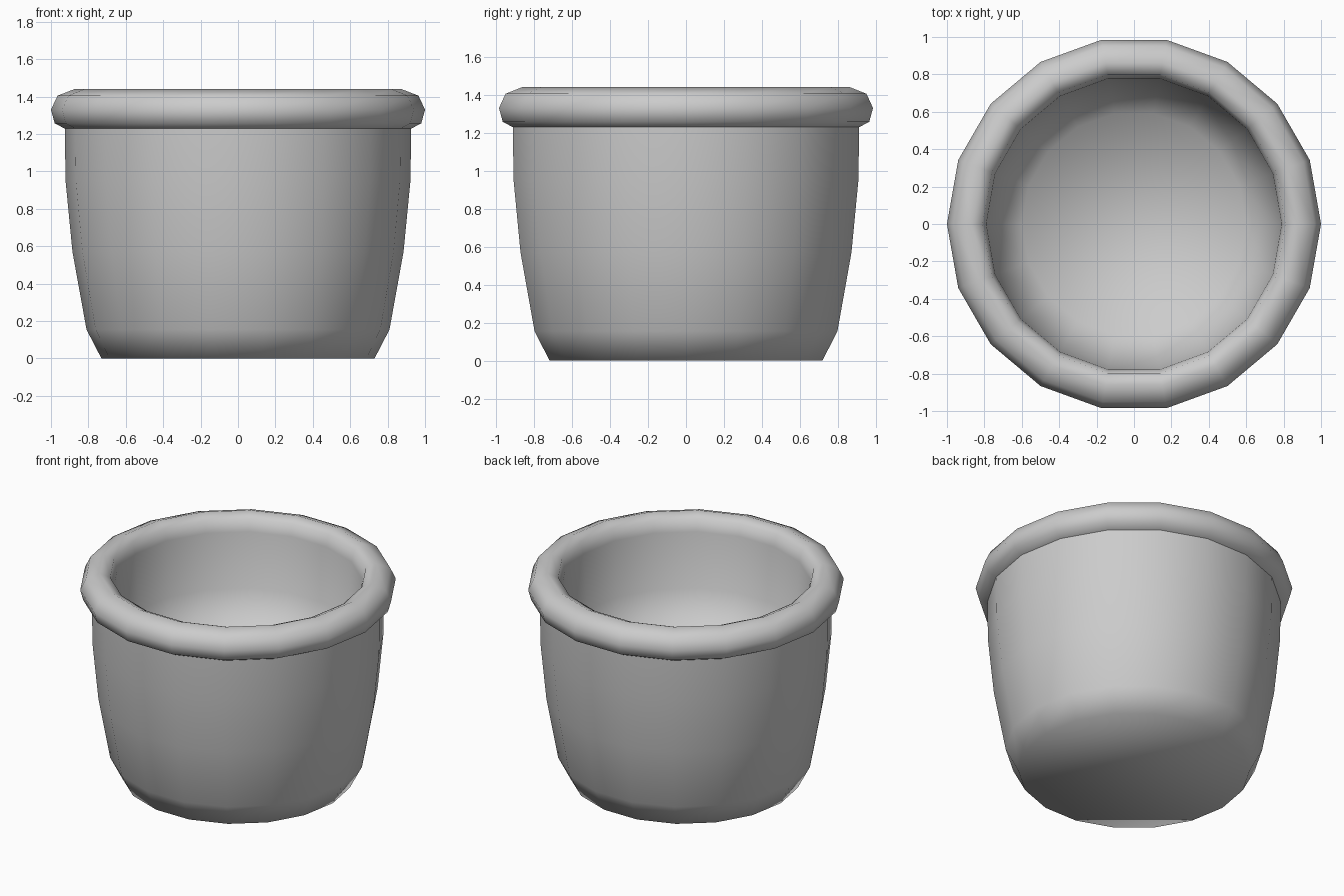
import bpy, bmesh
from math import cos, sin, tau

if "Cube" in bpy.data.objects:
    bpy.data.objects.remove(bpy.data.objects["Cube"])

SIDES = 18


def lathe(name, profile, cap=None):
    """Turn an (r, z) profile about z; optionally cap its 'first' or 'last' ring."""
    bm = bmesh.new()
    rings = [[bm.verts.new((r * cos(tau * i / SIDES), r * sin(tau * i / SIDES), z))
              for i in range(SIDES)] for r, z in profile]
    for a, b in zip(rings, rings[1:]):
        for i in range(SIDES):
            j = (i + 1) % SIDES
            bm.faces.new((a[i], a[j], b[j], b[i]))
    if cap == 'first':
        bm.faces.new(rings[0][::-1])
    elif cap == 'last':
        bm.faces.new(rings[-1])
    for f in bm.faces:
        f.smooth = True
    mesh = bpy.data.meshes.new(name)
    bm.to_mesh(mesh)
    bm.free()
    obj = bpy.data.objects.new(name, mesh)
    bpy.context.collection.objects.link(obj)
    return obj


# Outer wall with chamfered foot and flat base
lathe("pot_body", [(0.73, 0), (0.81, 0.155), (0.885, 0.57),
                   (0.922, 0.95), (0.926, 1.23)], cap='first')

# Rolled rim continuing into the inner wall and the inside floor
lathe("pot_rim_and_inside", [(0.924, 1.228), (0.98, 1.257), (1.0, 1.33),
                             (0.965, 1.405), (0.875, 1.44), (0.81, 1.41),
                             (0.79, 1.33), (0.76, 0.95), (0.60, 0.68)], cap='last')
